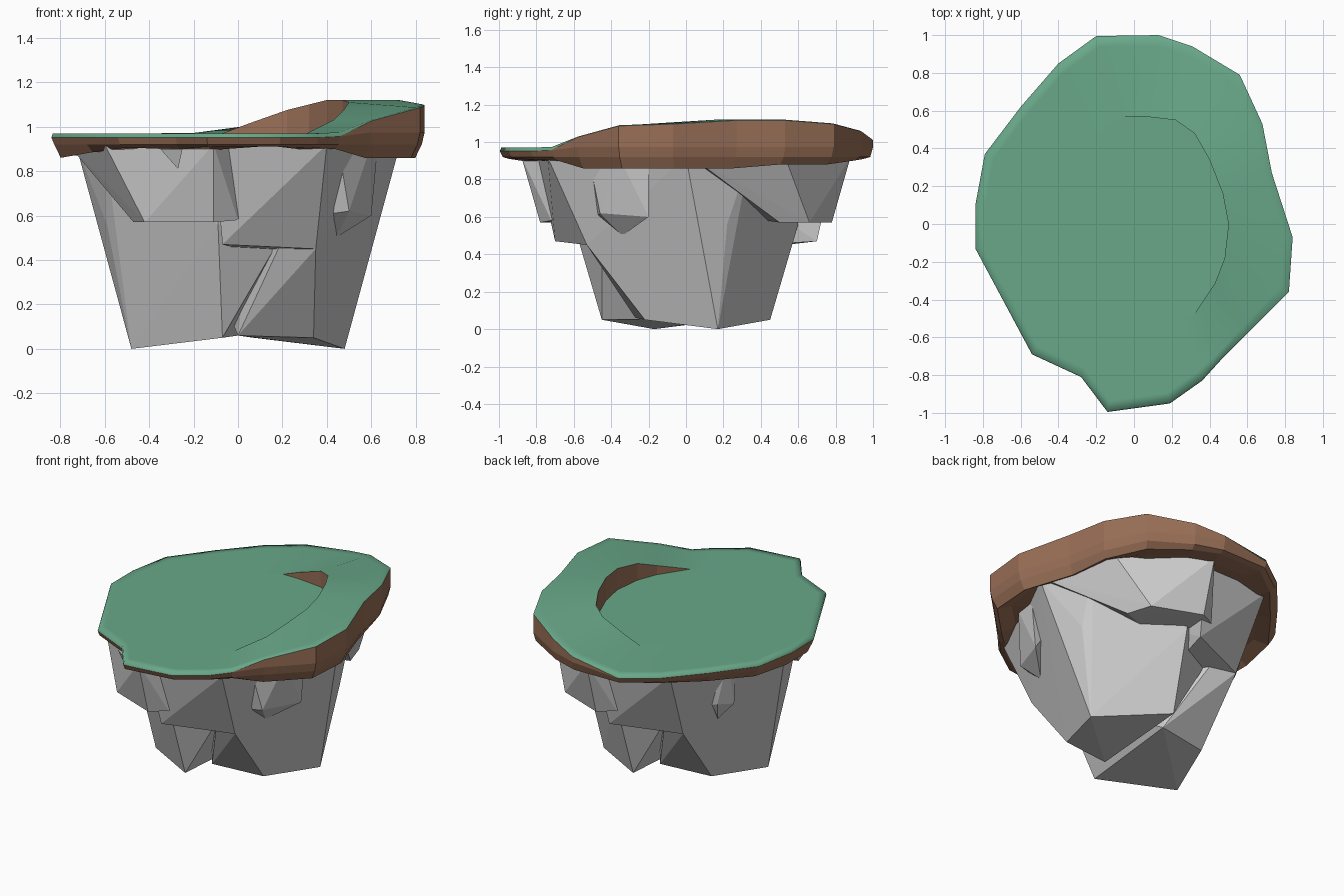
import bpy, bmesh
from mathutils import Vector

if "Cube" in bpy.data.objects:
    bpy.data.objects.remove(bpy.data.objects["Cube"])


def material(name, color):
    m = bpy.data.materials.new(name)
    m.diffuse_color = color
    m.use_nodes = True
    m.node_tree.nodes["Principled BSDF"].inputs["Base Color"].default_value = m.diffuse_color
    return m


GRASS = material("grass_green", (0.14, 0.39, 0.25, 1))
SOIL = material("soil_brown", (0.32, 0.16, 0.095, 1))


def finish(bm, name, mat=None, smooth=False):
    bmesh.ops.recalc_face_normals(bm, faces=bm.faces[:])
    for f in bm.faces:
        f.smooth = smooth
    me = bpy.data.meshes.new(name)
    bm.to_mesh(me)
    bm.free()
    ob = bpy.data.objects.new(name, me)
    bpy.context.collection.objects.link(ob)
    if mat:
        me.materials.append(mat)
    return ob


def loft(name, rings, mat, cap_first=False, cap_last=False, smooth=False):
    bm = bmesh.new()
    vs = [[bm.verts.new(p) for p in r] for r in rings]
    for a, b in zip(vs, vs[1:]):
        for i in range(len(a)):
            j = (i + 1) % len(a)
            bm.faces.new((a[i], a[j], b[j], b[i]))
    if cap_first:
        bm.faces.new(vs[0])
    if cap_last:
        bm.faces.new(vs[-1])
    bmesh.ops.remove_doubles(bm, verts=bm.verts[:], dist=0.0005)
    return finish(bm, name, mat, smooth)


def rock(name, pts, turn=False):
    # faceted boulder from corner points, optionally half-turned about z
    s = -1 if turn else 1
    bm = bmesh.new()
    for x, y, z in pts:
        bm.verts.new((s * x, s * y, z))
    bmesh.ops.convex_hull(bm, input=bm.verts[:])
    junk = [v for v in bm.verts if not v.link_faces]
    bmesh.ops.delete(bm, geom=junk, context='VERTS')
    return finish(bm, name)


# Island outline: raised bank on the right, flat lawn on the left
FLAT = 0.97
bank = [(.46, -.72, .975), (.60, -.58, 1.03), (.82, -.36, 1.09), (.84, -.07, 1.10),
        (.73, .27, 1.12), (.68, .53, 1.12), (.56, .79, 1.10), (.31, .94, 1.06),
        (.13, 1.0, 1.015), (-.2, .995, .972)]
lawn = [(-.4, .85), (-.6, .62), (-.79, .37), (-.84, .10), (-.84, -.13), (-.69, -.41),
        (-.54, -.69), (-.28, -.81), (-.14, -.995), (.19, -.95), (.36, -.83)]
lip = [(.31, -.49, FLAT), (.43, -.31, 1.03), (.48, -.18, 1.08), (.50, 0, 1.11),
       (.47, .16, 1.12), (.40, .34, 1.12), (.32, .48, 1.10), (.22, .55, 1.075),
       (.05, .57, 1.015), (-.07, .57, FLAT)]
outer = [Vector(p) for p in bank] + [Vector((x, y, FLAT)) for x, y in lawn]
inner = [Vector(p) for p in lip] + [Vector((x * .55, y * .55, FLAT)) for x, y in lawn]


def ring(scale, zs):
    return [Vector((p.x * scale, p.y * scale, z)) for p, z in zip(outer, zs)]


n = len(outer)
foot = [Vector((p.x, p.y, FLAT)) for p in inner]
edge = [p - Vector((0, 0, .018 if p.z < .99 else .004)) for p in outer]
top = [Vector((p.x * .993, p.y * .993, p.z)) for p in outer]
shoulder = [p.lerp(q, .12) for p, q in zip(top, inner)]

# Grass: bank sheet with a thin edge, and the flat lawn inside the step
loft("grass_bank", [edge, top, shoulder, inner], GRASS, smooth=True)
loft("grass_lawn", [foot], GRASS, cap_first=True)

# Soil: exposed step and ragged rim
bm = bmesh.new()
for i in range(len(lip) - 1):
    quad = []
    for p in (foot[i], foot[i + 1], inner[i + 1], inner[i]):
        if p not in quad:
            quad.append(p)
    bm.faces.new([bm.verts.new(p) for p in quad])
finish(bm, "soil_step", SOIL)

ragged = [.9, .86, .86, .86, .86, .88, .88, .9, .91, .91, .9,
          .88, .87, .86, .86, .885, .905, .9, .91, .91, .905]
loft("soil_rim", [edge, ring(1.0, [min(p.z - .001, .975) for p in edge]),
                  ring(.985, [.92] * n), ring(.95, ragged),
                  ring(.85, [.915 if i % 2 else .895 for i in range(n)]),
                  ring(.5, [.91] * n)], SOIL, cap_last=True)

# Rock base: three boulders, repeated with a half turn
main = [(.48, .17, 0), (.34, -.22, .05), (.07, .45, .05), (0, -.27, .06),
        (.59, .22, .56), (.35, -.53, .45), (.09, .60, .56), (-.18, .45, .48),
        (.73, .0, .92), (.40, -.74, .92), (.1, .6, .92), (.1, -.4, .92), (.6, .34, .92)]
shelf = [(.765, .03, .92), (.47, .5, .57), (.11, .78, .57), (.0, .72, .58),
         (.42, .66, .57), (.60, .53, .92), (.11, .88, .92), (0, .3, .6),
         (0, 0, .92), (-.1, .6, .92)]
wedge = [(-.07, -.70, .47), (.35, -.53, .45), (.40, -.74, .92), (-.11, -.8, .92),
         (.0, -.4, .45), (.3, -.1, .46), (.3, .0, .92), (0, 0, .92)]
for side, turn in (("right", False), ("left", True)):
    rock("main_rock_" + side, main, turn)
    rock("shelf_rock_" + side, shelf, turn)
    rock("wedge_rock_" + side, wedge, turn)

# Small stones sticking out below the rim
stone = [(.43, -.47, .61), (.44, -.34, .50), (.60, -.20, .60), (.50, -.46, .62),
         (.45, -.52, .92), (.60, -.36, .92), (.63, -.2, .92), (.4, -.2, .9)]
rock("small_stone_right", stone)
rock("small_stone_left", [(.5 + (x - .5) * .5, -.34 + (y + .34) * .4, z + .01)
                          for x, y, z in stone], True)
rock("pebble_front", [(-.35, -.75, .90), (-.25, -.82, .90), (-.27, -.775, .81), (-.3, -.6, .88)])
